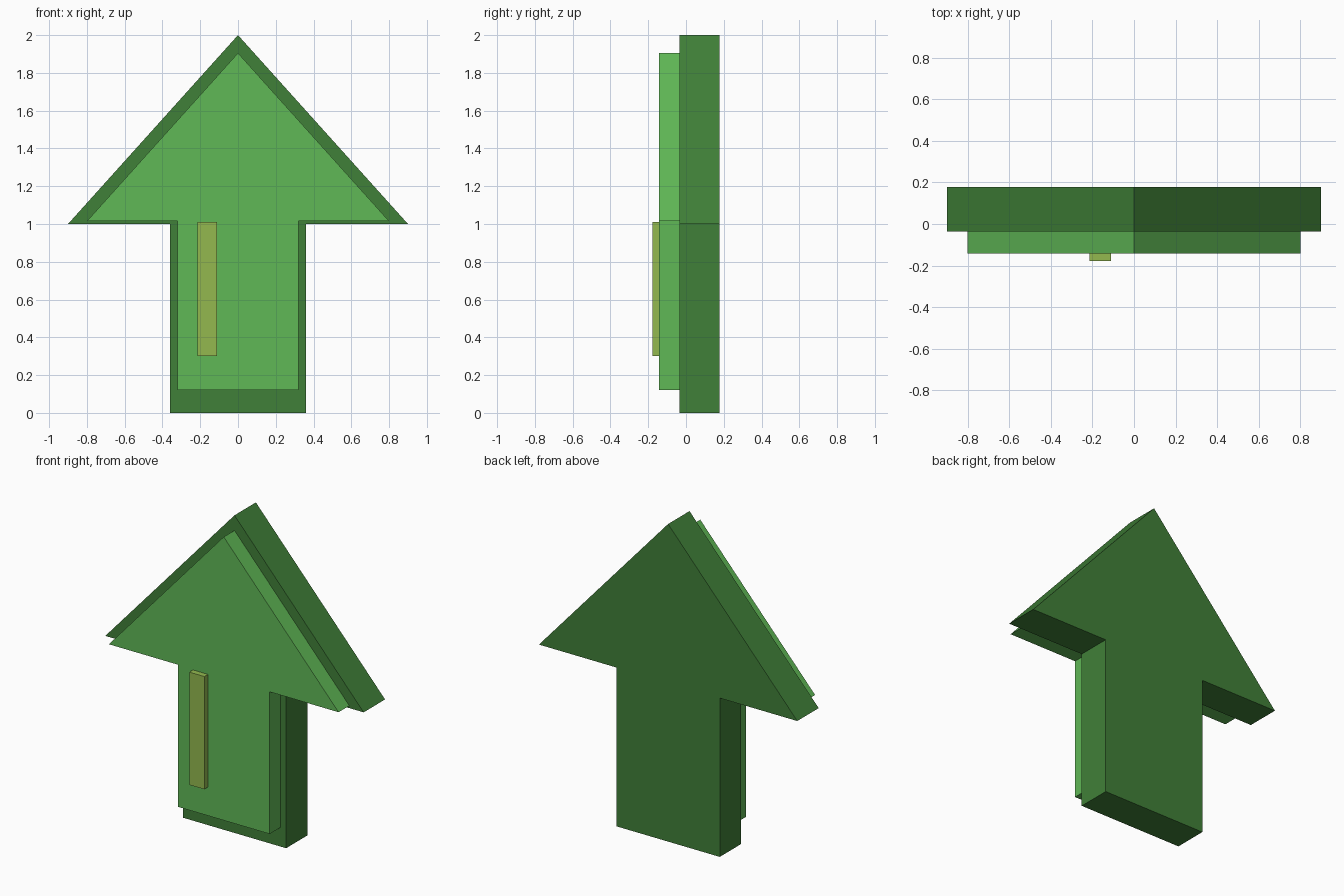
import bpy
import bmesh

if "Cube" in bpy.data.objects:
    bpy.data.objects.remove(bpy.data.objects["Cube"])


def material(name, rgb):
    """Flat colour given as sRGB 0-255, stored linear."""
    lin = [((c / 255 + 0.055) / 1.055) ** 2.4 for c in rgb]
    mat = bpy.data.materials.new(name)
    mat.diffuse_color = (*lin, 1.0)
    mat.use_nodes = True
    mat.node_tree.nodes["Principled BSDF"].inputs["Base Color"].default_value = mat.diffuse_color
    return mat


def extrude_profile(name, profile, y_front, y_back, mat):
    """Solid plate from an (x, z) outline, extruded along y."""
    bm = bmesh.new()
    face = bm.faces.new([bm.verts.new((x, y_front, z)) for x, z in profile])
    ext = bmesh.ops.extrude_face_region(bm, geom=[face])
    verts = [g for g in ext["geom"] if isinstance(g, bmesh.types.BMVert)]
    bmesh.ops.translate(bm, verts=verts, vec=(0, y_back - y_front, 0))
    bmesh.ops.recalc_face_normals(bm, faces=bm.faces[:])
    mesh = bpy.data.meshes.new(name)
    bm.to_mesh(mesh)
    bm.free()
    mesh.materials.append(mat)
    obj = bpy.data.objects.new(name, mesh)
    bpy.context.collection.objects.link(obj)
    return obj


def arrow(stem, head, bottom, shoulder, tip):
    """Upward arrow outline, mirrored about x = 0."""
    right = [(stem, bottom), (stem, shoulder), (head, shoulder)]
    left = [(-x, z) for x, z in reversed(right)]
    return right + [(0, tip)] + left


dark_green = material("dark green", (64, 128, 56))
light_green = material("light green", (96, 184, 86))
olive_green = material("olive green", (147, 185, 79))

# Thick backing arrow
extrude_profile("arrow_backing", arrow(0.36, 0.90, 0.0, 1.0, 2.0),
                -0.035, 0.178, dark_green)

# Smaller raised arrow on the front
extrude_profile("arrow_face", arrow(0.32, 0.80, 0.12, 1.015, 1.905),
                -0.142, -0.035, light_green)

# Highlight strip on the stem
extrude_profile("highlight_strip",
                [(-0.215, 0.30), (-0.11, 0.30), (-0.11, 1.01), (-0.215, 1.01)],
                -0.178, -0.142, olive_green)
